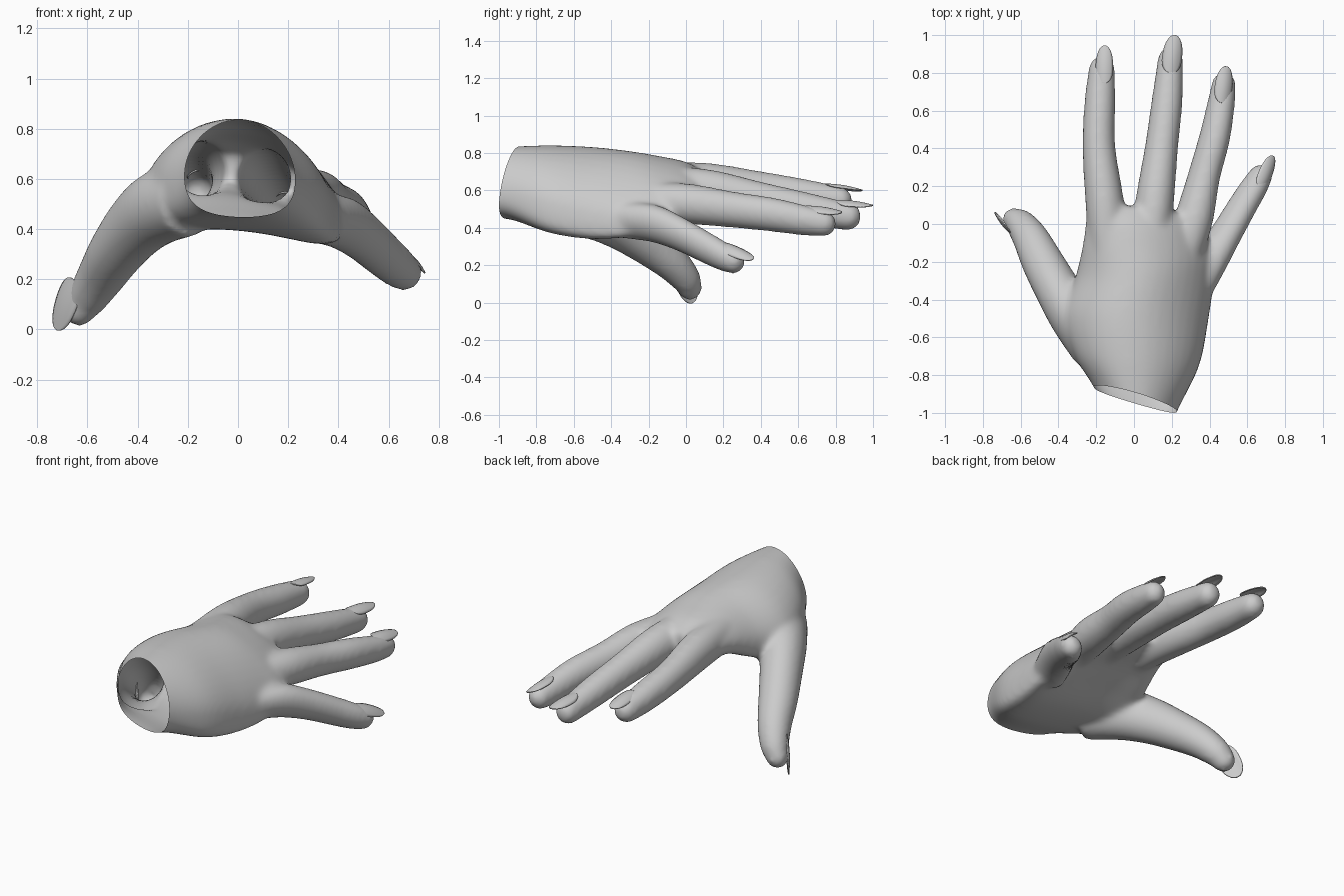
import bpy, bmesh, math
from mathutils import Vector

if "Cube" in bpy.data.objects:
    bpy.data.objects.remove(bpy.data.objects["Cube"])


def spline(pts, n=6):
    """Catmull-Rom through tuples of any size."""
    out = []
    for i in range(len(pts) - 1):
        a, b, c, d = pts[max(i - 1, 0)], pts[i], pts[i + 1], pts[min(i + 2, len(pts) - 1)]
        for k in range(n):
            t = k / n
            out.append(tuple(
                0.5 * (2 * q + (r - p) * t + (2 * p - 5 * q + 4 * r - s) * t * t
                       + (3 * q - p - 3 * r + s) * t ** 3)
                for p, q, r, s in zip(a, b, c, d)))
    out.append(tuple(pts[-1]))
    return out


def loft(bm, rings):
    """Closed tube through rings of points."""
    vs = [[bm.verts.new(p) for p in r] for r in rings]
    n = len(vs[0])
    faces = [bm.faces.new(vs[0][::-1]), bm.faces.new(vs[-1])]
    for a, b in zip(vs, vs[1:]):
        for i in range(n):
            j = (i + 1) % n
            faces.append(bm.faces.new((a[i], a[j], b[j], b[i])))
    bmesh.ops.recalc_face_normals(bm, faces=faces)


def digit(bm, path, up, sides=24):
    """Finger along (x, y, z, half width, half height) with a round tip."""
    pts, up, rings = spline(path), Vector(up), []

    def ring(c, d, rw, rh):
        side = d.cross(up).normalized()
        nor = side.cross(d).normalized()
        rings.append([c + side * rw * math.cos(a) + nor * rh * math.sin(a)
                      for a in (2 * math.pi * i / sides for i in range(sides))])

    for i, p in enumerate(pts):
        q0, q1 = pts[max(i - 1, 0)], pts[min(i + 1, len(pts) - 1)]
        d = (Vector(q1[:3]) - Vector(q0[:3])).normalized()
        ring(Vector(p[:3]), d, p[3] * 1.03, p[4] * 1.03)
    end, rw, rh = Vector(pts[-1][:3]), pts[-1][3] * 1.03, pts[-1][4] * 1.03
    for k in range(1, 6):
        a = k * math.pi / 2 / 5.4
        ring(end + d * rw * math.sin(a), d, rw * math.cos(a), rh * math.cos(a))
    loft(bm, rings)


def nail(name, base, tip, up, half, bend):
    """Almond plate bent across its width."""
    base, tip = Vector(base), Vector(tip)
    d = tip - base
    side = d.cross(Vector(up)).normalized()
    nor = side.cross(d).normalized()
    bm = bmesh.new()
    rows, cols, grid = 16, 8, []
    for i in range(rows + 1):
        s = 0.5 - 0.495 * math.cos(math.pi * i / rows)
        w = half * (1 - abs(2 * s - 1) ** 2.6) ** 0.5 * (1.1 - 0.25 * s)
        row = []
        for j in range(cols + 1):
            v = (2 * j / cols - 1) * w
            row.append(bm.verts.new(base + d * s + side * v
                                    + nor * (0.008 * math.sin(math.pi * s) - v * v * bend)))
        grid.append(row)
    for a, b in zip(grid, grid[1:]):
        for j in range(cols):
            bm.faces.new((a[j], a[j + 1], b[j + 1], b[j]))
    bmesh.ops.recalc_face_normals(bm, faces=bm.faces)
    me = bpy.data.meshes.new(name)
    bm.to_mesh(me)
    bm.free()
    me.shade_smooth()
    ob = bpy.data.objects.new(name, me)
    bpy.context.collection.objects.link(ob)
    m = ob.modifiers.new("thickness", 'SOLIDIFY')
    m.thickness = 0.006
    m.offset = 0


bm = bmesh.new()

# Palm: left edge xyz, right edge xyz, arch height, half thickness, roundness
palm = [
    (-0.16, -1.02, 0.60, 0.18, -1.14, 0.58, 0.05, 0.18, 0.9),
    (-0.21, -0.87, 0.59, 0.23, -0.99, 0.58, 0.055, 0.195, 0.9),
    (-0.32, -0.69, 0.55, 0.345, -0.75, 0.49, 0.10, 0.22, 0.7),
    (-0.38, -0.48, 0.51, 0.395, -0.50, 0.43, 0.145, 0.215, 0.7),
    (-0.31, -0.28, 0.545, 0.425, -0.28, 0.41, 0.155, 0.17, 0.75),
    (-0.27, -0.10, 0.61, 0.425, -0.17, 0.44, 0.115, 0.13, 0.8),
    (-0.25, 0.04, 0.635, 0.385, -0.05, 0.48, 0.08, 0.10, 0.9),
    (-0.20, 0.12, 0.63, 0.34, 0.04, 0.53, 0.05, 0.055, 0.9),
]
rings = []
for s in spline(palm, 5):
    L, R = Vector(s[:3]), Vector(s[3:6])
    ring = []
    for i in range(40):
        a = 2 * math.pi * i / 40
        u, h = math.cos(a), math.sin(a)
        h = math.copysign(abs(h) ** s[8], h) * s[7]
        ring.append(L.lerp(R, (u + 1) / 2) + Vector((0, 0, s[6] * (1 - u * u) + h)))
    rings.append(ring)
loft(bm, rings)

# Digits: path, back-of-finger direction
UP = {"index": (-0.1, 0, 1), "middle": (0.1, 0, 1), "ring": (0.3, 0, 1),
      "little": (0.6, 0, 0.8), "thumb": (-0.8, -0.6, 0)}
digit(bm, [(-0.13, -0.25, 0.64, 0.09, 0.1), (-0.152, 0.08, 0.637, 0.1, 0.11),
           (-0.185, 0.4, 0.605, 0.085, 0.094), (-0.18, 0.65, 0.57, 0.08, 0.085),
           (-0.17, 0.82, 0.547, 0.068, 0.072)], UP["index"])
digit(bm, [(0.07, -0.25, 0.62, 0.09, 0.1), (0.105, 0.08, 0.605, 0.1, 0.11),
           (0.145, 0.4, 0.548, 0.086, 0.094), (0.175, 0.65, 0.5, 0.08, 0.085),
           (0.193, 0.87, 0.46, 0.066, 0.072)], UP["middle"])
digit(bm, [(0.23, -0.25, 0.55, 0.09, 0.09), (0.31, 0.0, 0.53, 0.1, 0.105),
           (0.37, 0.25, 0.497, 0.083, 0.095), (0.425, 0.45, 0.472, 0.08, 0.09),
           (0.46, 0.63, 0.44, 0.071, 0.08), (0.475, 0.74, 0.422, 0.062, 0.068)], UP["ring"])
digit(bm, [(0.33, -0.34, 0.44, 0.08, 0.1), (0.412, -0.18, 0.425, 0.085, 0.105),
           (0.495, -0.04, 0.37, 0.076, 0.095), (0.577, 0.1, 0.298, 0.071, 0.087),
           (0.635, 0.195, 0.248, 0.067, 0.08), (0.67, 0.255, 0.22, 0.06, 0.068)], UP["little"])
digit(bm, [(-0.2, -0.66, 0.515, 0.14, 0.13), (-0.315, -0.49, 0.485, 0.145, 0.13),
           (-0.405, -0.345, 0.412, 0.13, 0.118), (-0.485, -0.2, 0.31, 0.11, 0.108),
           (-0.545, -0.08, 0.215, 0.095, 0.094), (-0.597, -0.005, 0.132, 0.08, 0.079),
           (-0.632, 0.02, 0.08, 0.066, 0.063)], UP["thumb"])

# Fuse palm and digits into one smooth skin
me = bpy.data.meshes.new("hand")
bm.to_mesh(me)
bm.free()
hand = bpy.data.objects.new("hand", me)
bpy.context.collection.objects.link(hand)
rm = hand.modifiers.new("fuse", 'REMESH')
rm.mode = 'VOXEL'
rm.voxel_size = 0.014
sm = hand.modifiers.new("soften", 'SMOOTH')
sm.factor = 0.5
sm.iterations = 18
dg = bpy.context.evaluated_depsgraph_get()
skin = bpy.data.meshes.new_from_object(hand.evaluated_get(dg))
hand.modifiers.clear()

# Open the wrist with a slanted cut
bm = bmesh.new()
bm.from_mesh(skin)
bmesh.ops.bisect_plane(bm, geom=bm.verts[:] + bm.edges[:] + bm.faces[:],
                       plane_co=(0.03, -0.945, 0.53), plane_no=(0.29, 1, -0.15),
                       clear_inner=True)
bm.to_mesh(skin)
bm.free()
hand.data = skin
skin.shade_smooth()

# Nails
nail("index_nail", (-0.160, 0.745, 0.634), (-0.155, 0.945, 0.60), UP["index"], 0.046, 9)
nail("middle_nail", (0.193, 0.80, 0.546), (0.217, 1.0, 0.52), UP["middle"], 0.052, 9)
nail("ring_nail", (0.467, 0.64, 0.514), (0.489, 0.835, 0.483), UP["ring"], 0.048, 9)
nail("little_nail", (0.668, 0.185, 0.314), (0.737, 0.36, 0.232), UP["little"], 0.044, 9)
nail("thumb_nail", (-0.655, -0.042, 0.2), (-0.725, 0.04, 0.0), UP["thumb"], 0.068, 3)
